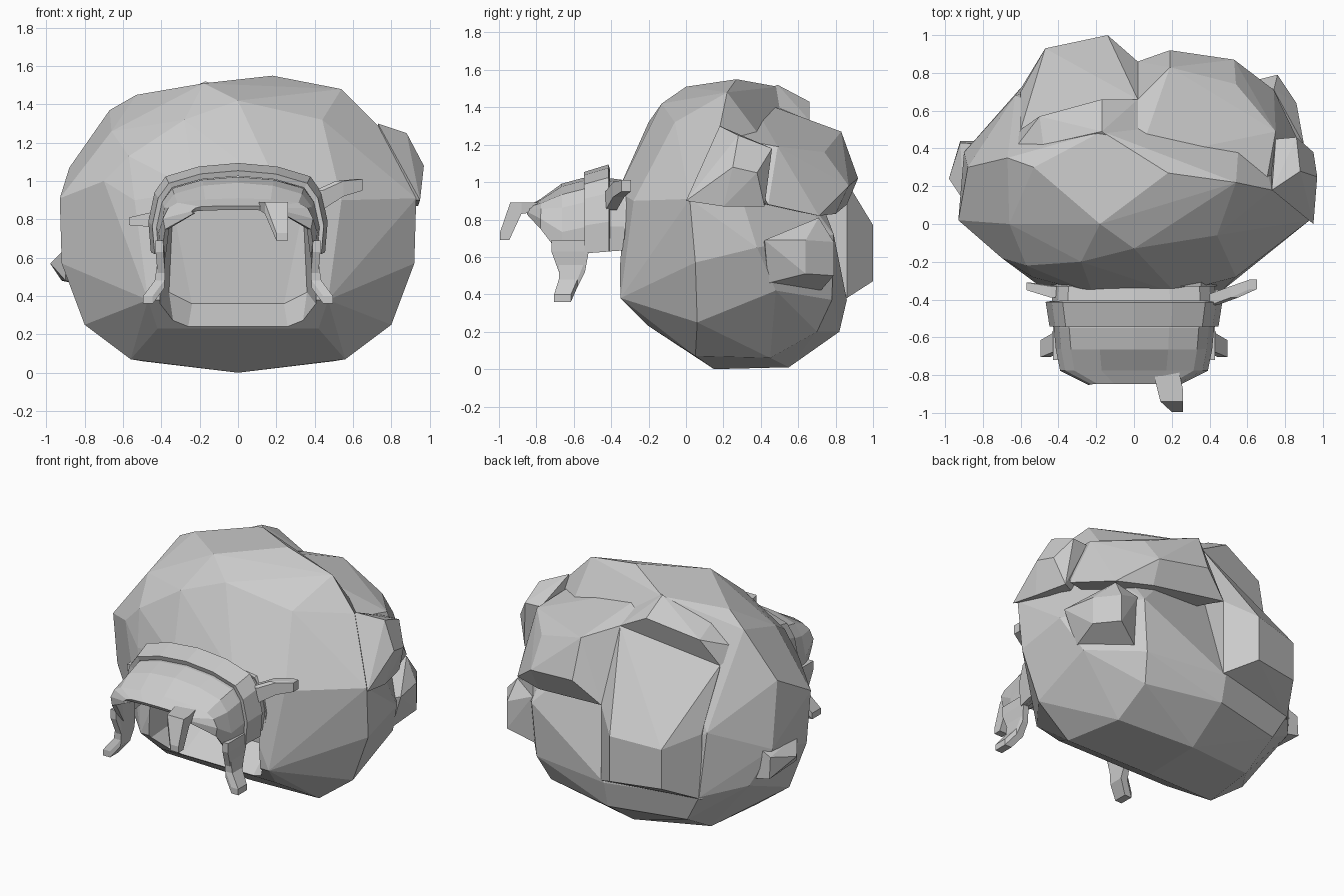
import bpy, bmesh
from mathutils import Vector

if "Cube" in bpy.data.objects:
    bpy.data.objects.remove(bpy.data.objects["Cube"])

grey = bpy.data.materials.new("hair_grey")
grey.use_nodes = True
colour = (0.6, 0.6, 0.6, 1)
grey.diffuse_color = colour
grey.node_tree.nodes["Principled BSDF"].inputs["Base Color"].default_value = colour


def finish(name, bm):
    bmesh.ops.recalc_face_normals(bm, faces=bm.faces)
    mesh = bpy.data.meshes.new(name)
    bm.to_mesh(mesh)
    bm.free()
    mesh.materials.append(grey)
    ob = bpy.data.objects.new(name, mesh)
    bpy.context.collection.objects.link(ob)
    return ob


def add_hull(bm, points):
    verts = [bm.verts.new(p) for p in points]
    res = bmesh.ops.convex_hull(bm, input=verts)
    junk = {v for v in res["geom_interior"] if isinstance(v, bmesh.types.BMVert)}
    bmesh.ops.delete(bm, geom=list(junk), context="VERTS")


def hull(name, points):
    bm = bmesh.new()
    add_hull(bm, points)
    bmesh.ops.dissolve_limit(bm, angle_limit=0.08, verts=bm.verts, edges=bm.edges)
    return finish(name, bm)


def both(points):
    return [(s * x, y, z) for x, y, z in points for s in (1, -1)]


def strand(name, path, mirror=False):
    """Tapered lock: each path entry is a centre and the half sizes of its section."""
    bm = bmesh.new()
    for side in ((1, -1) if mirror else (1,)):
        boxes = []
        for centre, half in path:
            c, h = Vector(centre), Vector(half)
            boxes.append([((c.x + i * h.x) * side, c.y + j * h.y, c.z + k * h.z)
                          for i in (1, -1) for j in (1, -1) for k in (1, -1)])
        for a, b in zip(boxes, boxes[1:]):
            add_hull(bm, a + b)
    return finish(name, bm)


def arch(name, rings, thickness):
    """Loft of arches; each ring is y, half width, bottom z, top z."""
    shape = [(1, 0), (1.03, .35), (.96, .68), (.84, .85), (.46, .96), (0, 1)]
    outline = shape + [(-x, z) for x, z in shape[-2::-1]]
    bm = bmesh.new()
    rows = [[bm.verts.new((x * w, y, low + z * (top - low))) for x, z in outline]
            for y, w, low, top in rings]
    for a, b in zip(rows, rows[1:]):
        for i in range(len(outline) - 1):
            bm.faces.new((a[i], a[i + 1], b[i + 1], b[i]))
    ob = finish(name, bm)
    mod = ob.modifiers.new("thickness", "SOLIDIFY")
    mod.thickness = thickness
    mod.offset = 0
    return ob


# Main hair mass: shared symmetric points, then the uneven crown
symmetric = both([
    (.56, .05, .07), (.5, .45, .06), (.8, .06, .25), (.42, -.2, .23),
    (.5, .7, .2), (.81, .02, .41), (.47, -.35, .38), (.8, .48, .42),
    (.92, .05, .57), (.9, .38, .65), (.7, -.17, .75),
    (.93, .02, .91), (.54, -.28, .9), (.22, -.365, .95)])
crown = [
    (0, .15, 0), (0, .55, .01), (0, -.2, .22), (0, .82, .2), (0, .86, .37),
    (.55, .78, .37), (.58, .79, .72), (-.6, .72, .38), (-.63, .68, .8),
    (-.88, .3, 1.07), (-.7, -.18, 1), (-.57, -.22, 1.13), (.73, .18, 1.29),
    (-.66, 0, 1.26), (-.67, .35, 1.37), (-.53, .3, 1.45), (-.18, 0, 1.51),
    (.18, .27, 1.55), (.02, .34, 1.5), (.54, .22, 1.48), (-.17, .49, 1.51),
    (-.28, -.2, 1.32), (0, -.13, 1.42), (.44, -.06, 1.32), (0, -.29, 1.12)]
body = hull("hair_mass", symmetric + crown)

# Face hollow in the front of the mass
hollow = hull("hollow_cutter", both([
    (.45, -.6, .3), (.43, -.6, .6), (.36, -.6, .92), (.3, -.6, 0),
    (.36, -.05, .42), (.34, -.05, .86), (.24, -.02, .36)]))
hollow.hide_render = True
hollow.hide_set(True)
cut = body.modifiers.new("hollow", "BOOLEAN")
cut.object = hollow
cut.solver = "EXACT"

# Large rear masses: right side, crown ledge and left side
hull("right_back_mass", [
    (.02, .66, 1.33), (-.6, .5, 1.17), (-.6, .7, .79), (-.47, .93, .74),
    (-.14, 1, .77), (.02, .86, .88), (-.14, 1, .47), (-.47, .93, .48),
    (-.61, .7, .36), (.02, .86, .38), (-.5, .3, 1.1), (0, .3, 1.1)])
hull("crown_ledge", [
    (-.17, .66, 1.43), (-.17, .49, 1.52), (-.5, .57, 1.34), (-.48, .42, 1.39),
    (.02, .34, 1.46), (.02, .66, 1.33), (-.6, .5, 1.17), (-.67, .35, 1.25),
    (0, .4, 1.1)])
hull("left_back_mass", [
    (.02, .34, 1.45), (.75, .49, 1.19), (.54, .74, 1.16), (.19, .83, 1.27),
    (.02, .66, 1.33), (.19, .92, 1.02), (.53, .87, .98), (.02, .86, .88),
    (.74, .71, .82), (.87, .44, .88), (.52, .8, .83), (.3, .3, .9), (.7, .22, 1.24)])

# Smaller side lumps
hull("left_upper_lump", [
    (.73, .18, 1.3), (.88, .28, 1.25), (.97, .25, 1.08), (.95, .38, 1.05),
    (.95, 0, .9), (.86, .46, 1.18), (.75, .45, 1.18), (.94, .2, .87),
    (.89, .42, .87), (.7, .3, .9)])
hull("left_rear_lump", [
    (.9, .42, .69), (.86, .64, .69), (.74, .71, .81), (.76, .79, .68), (.76, .79, .5),
    (.86, .64, .51), (.82, .44, .46), (.6, .75, .74), (.6, .72, .42), (.6, .4, .6)])
hull("right_spike", [
    (-.98, .24, .57), (-.92, .44, .48), (-.92, .43, .62), (-.9, .12, .65),
    (-.9, .12, .48), (-.78, .44, .45), (-.78, .42, .68)])

# Forehead hair, headband and rear rim
arch("forehead_hair", [
    (-.27, .4, .64, .99), (-.42, .41, .63, 1.01), (-.55, .4, .62, 1.01),
    (-.66, .39, .6, .98), (-.77, .37, .75, .9), (-.84, .23, .83, .86)], .025)
arch("headband", [(-.41, .44, .63, 1.08), (-.54, .42, .62, 1.04)], .03)
arch("rear_rim", [(-.25, .42, .6, 1.02), (-.33, .41, .6, 1.01)], .03)

# Curled sideburns, temple locks and the fringe lock
strand("sideburns", [
    ((.41, -.62, .66), (.02, .1, .03)), ((.4, -.61, .55), (.02, .07, .03)),
    ((.41, -.63, .46), (.025, .05, .02)), ((.47, -.66, .38), (.025, .045, .02))], True)
strand("left_temple_lock", [
    ((.42, -.4, .9), (.02, .03, .05)), ((.53, -.36, .96), (.02, .03, .04)),
    ((.63, -.32, .98), (.02, .025, .03))])
strand("right_temple_lock", [
    ((-.42, -.36, .8), (.02, .03, .04)), ((-.56, -.33, .79), (.01, .02, .02))])
strand("fringe_lock", [
    ((.17, -.78, .87), (.06, .04, .02)), ((.2, -.91, .86), (.06, .03, .03)),
    ((.23, -.97, .71), (.03, .025, .02))])
